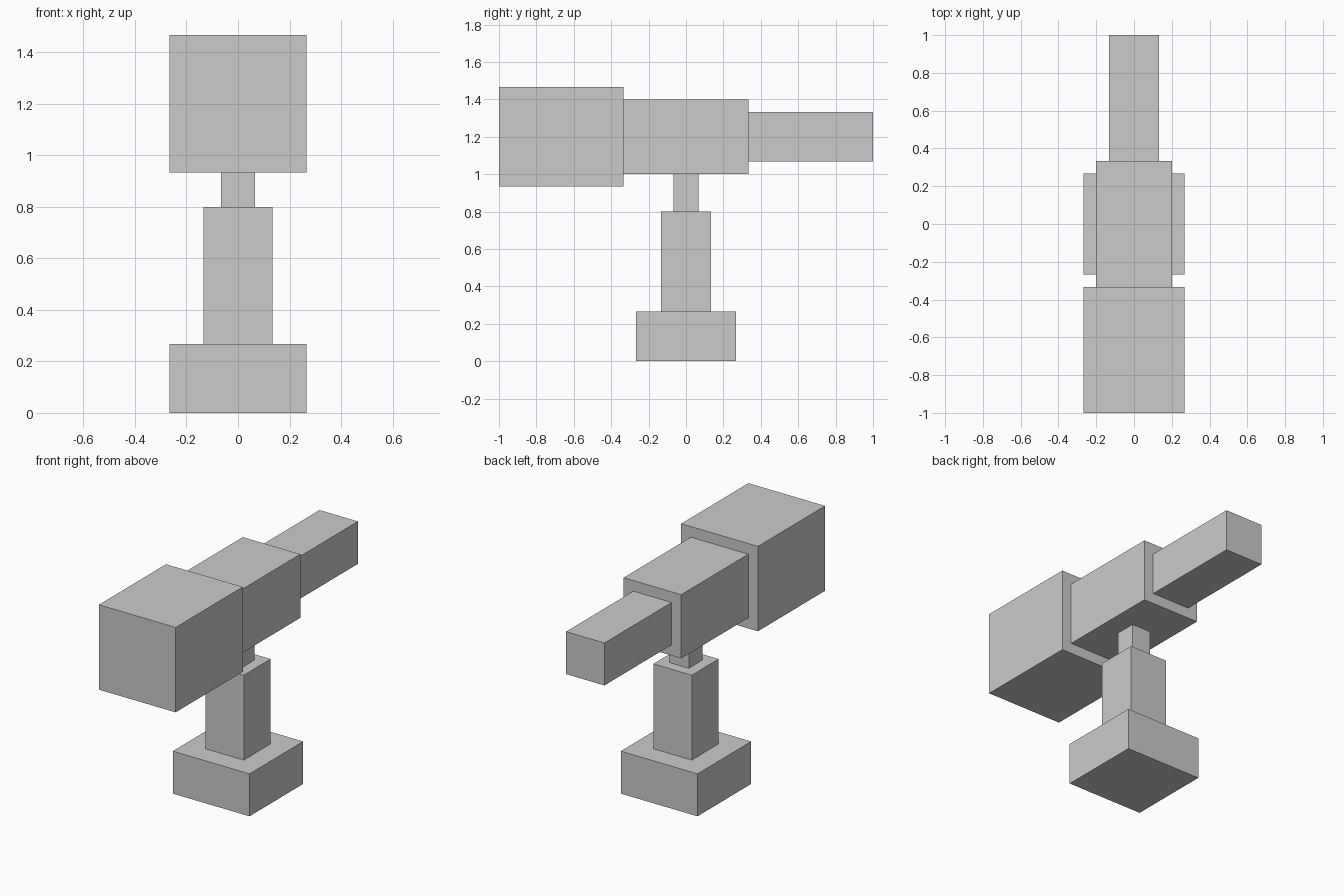
import bpy

if "Cube" in bpy.data.objects:
    bpy.data.objects.remove(bpy.data.objects["Cube"])

U = 1 / 15  # the whole model sits on a 1/15 unit grid


def box(name, half_width, y_range, z_range):
    """Flat-sided box centred on x = 0, given in grid units."""
    (y0, y1), (z0, z1) = y_range, z_range
    bpy.ops.mesh.primitive_cube_add(
        size=1, location=(0, (y0 + y1) / 2 * U, (z0 + z1) / 2 * U))
    obj = bpy.context.object
    obj.name = name
    obj.scale = (2 * half_width * U, (y1 - y0) * U, (z1 - z0) * U)
    bpy.ops.object.transform_apply(location=False, rotation=False, scale=True)
    return obj


# Stand: square base, column and thin neck
box("base", 4, (-4, 4), (0, 4))
box("column", 2, (-2, 2), (4, 12))
box("neck", 1, (-1, 1), (12, 15))

# Horizontal tube: three sections tapering from front to back
box("front_section", 4, (-15, -5), (14, 22))
box("middle_section", 3, (-5, 5), (15, 21))
box("rear_section", 2, (5, 15), (16, 20))
